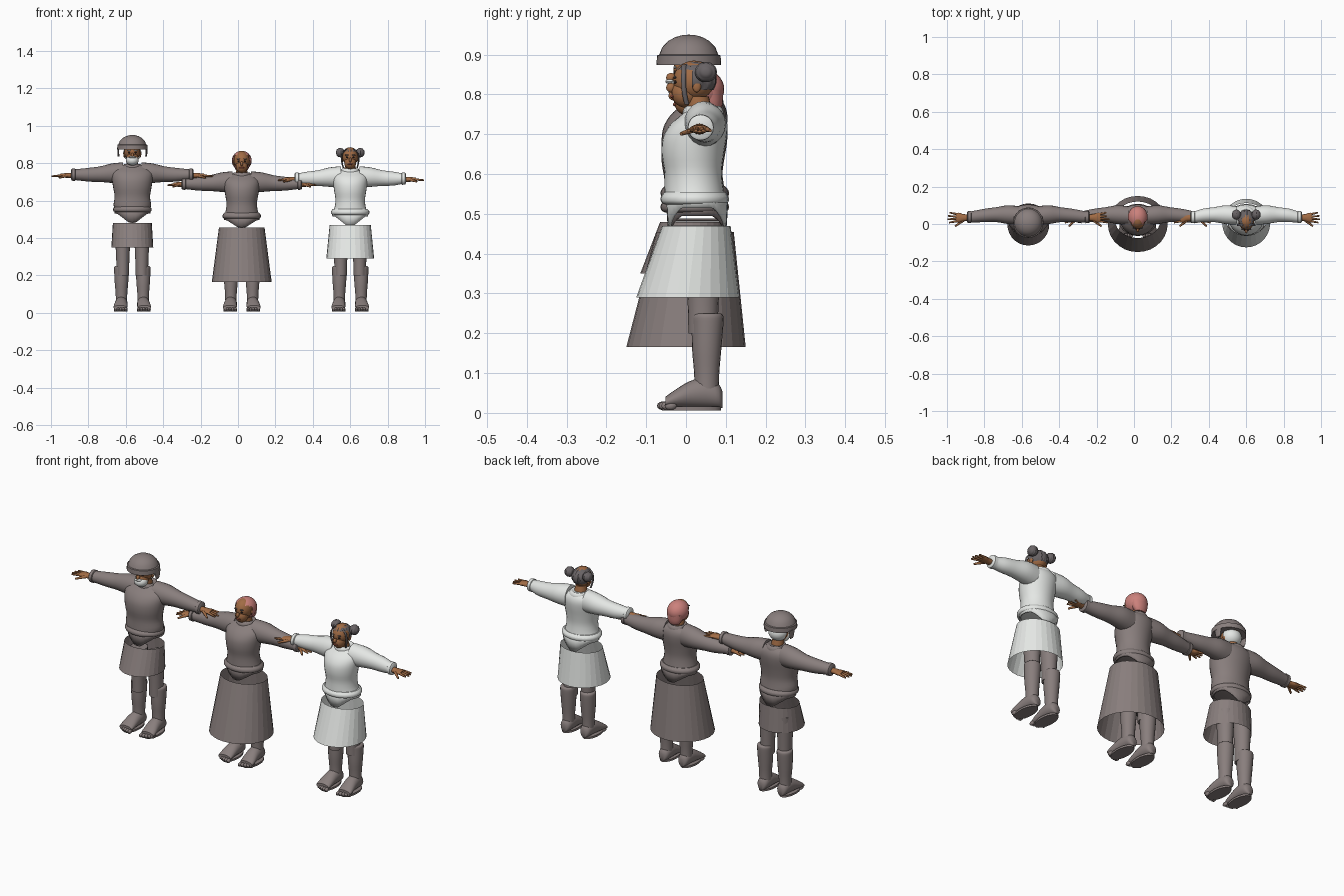
import bpy, bmesh
from math import sin, cos, pi, radians
from mathutils import Vector, Matrix

cube = bpy.data.objects.get("Cube")
if cube:
    bpy.data.objects.remove(cube)


def material(name, rgb):
    m = bpy.data.materials.new(name)
    m.use_nodes = True
    m.diffuse_color = (*rgb, 1)
    m.node_tree.nodes["Principled BSDF"].inputs["Base Color"].default_value = (*rgb, 1)
    return m


GREY = material("warm grey cloth", (.25, .21, .205))
WHITE = material("off white cloth", (.78, .8, .78))
SKIN = material("brown skin", (.36, .15, .06))
PINK = material("pink scarf", (.6, .22, .2))
HAIR = material("dark grey hair", (.14, .125, .13))
DARK = material("dark eyes", (.03, .02, .02))
LIPS = material("lips", (.3, .08, .05))


def finish(name, bm, mat, smooth=True, thick=0):
    bmesh.ops.recalc_face_normals(bm, faces=bm.faces[:])
    me = bpy.data.meshes.new(name)
    bm.to_mesh(me)
    bm.free()
    me.materials.append(mat)
    if smooth:
        me.shade_smooth()
        me.set_sharp_from_angle(angle=radians(45))
    ob = bpy.data.objects.new(name, me)
    bpy.context.collection.objects.link(ob)
    if thick:
        mod = ob.modifiers.new("thickness", "SOLIDIFY")
        mod.thickness = thick
    return ob


def spline(keys, steps):
    """Catmull-Rom subdivision of tuples of numbers."""
    out = []
    pts = [Vector(k) for k in keys]
    for i in range(len(pts) - 1):
        a, b, c, d = pts[max(i - 1, 0)], pts[i], pts[i + 1], pts[min(i + 2, len(pts) - 1)]
        for s in range(steps):
            t = s / steps
            out.append(b + (c - a) * (t / 2) + (a * 2 - b * 5 + c * 4 - d) * (t * t / 2)
                       + (b * 3 - a - c * 3 + d) * (t ** 3 / 2))
    return out + [pts[-1]]


def loft(name, keys, mat, axis="z", n=20, steps=3, caps=True, smooth=True, thick=0):
    """Skin ellipses; each key is (distance on axis, centre 1, centre 2, radius 1, radius 2)."""
    bm = bmesh.new()
    rings = []
    for t, c1, c2, r1, r2 in spline(keys, steps):
        ring = []
        for i in range(n):
            a = 2 * pi * i / n
            u, v = c1 + r1 * cos(a), c2 + r2 * sin(a)
            ring.append(bm.verts.new({"x": (t, u, v), "y": (u, t, v), "z": (u, v, t)}[axis]))
        rings.append(ring)
    for p, q in zip(rings, rings[1:]):
        for i in range(n):
            bm.faces.new((p[i], p[(i + 1) % n], q[(i + 1) % n], q[i]))
    if caps:
        bm.faces.new(rings[0])
        bm.faces.new(rings[-1])
    return finish(name, bm, mat, smooth, thick)


def ball(name, centre, size, mat, keep=None, ridges=0, seg=24):
    """Ellipsoid, optionally trimmed by a rule and ridged like combed hair."""
    bm = bmesh.new()
    bmesh.ops.create_uvsphere(bm, u_segments=seg * (2 if ridges else 1), v_segments=seg * 2 // 3, radius=1)
    if keep:
        bad = [f for f in bm.faces if not keep(f.calc_center_median())]
        bmesh.ops.delete(bm, geom=bad, context="FACES")
    for v in bm.verts:
        if ridges:
            v.co *= 1 + .035 * sin(ridges * v.co.x * 3)
    bm.transform(Matrix.Translation(centre) @ Matrix.Diagonal((*size, 1)))
    return finish(name, bm, mat)


def finger(name, start, end, r):
    a, b = Vector(start), Vector(end)
    bm = bmesh.new()
    rot = (b - a).to_track_quat("Z", "Y").to_matrix().to_4x4()
    bmesh.ops.create_cone(bm, cap_ends=True, segments=8, radius1=r, radius2=r * .6, depth=(b - a).length,
                          matrix=Matrix.Translation((a + b) / 2) @ rot)
    finish(name, bm, SKIN)


def arm(p, s, cloth):
    x, z, e, h, side = p["x"], p["arm"], p["sleeve"], p["reach"], "left" if s > 0 else "right"
    loft(side + "_sleeve", [(x + s * d, y, z + dz, ry, rz) for d, y, dz, ry, rz in (
        (.05, .045, .008, .05, .058), (.11, .05, .008, .05, .052), (.17, .05, .003, .04, .042),
        (.23, .046, 0, .036, .037), (e - .02, .038, 0, .03, .029), (e, .037, 0, .029, .028))], cloth, "x")
    loft(side + "_cuff", [(x + s * (e - d), .037, z, r, r) for d, r in (
        (.022, .027), (.018, .033), (.002, .032), (-.002, .026))], cloth, "x", steps=1)
    # wrist, palm and spread fingers
    k = h - e
    loft(side + "_palm", [(x + s * d, .034, z - .004, ry, rz) for d, ry, rz in (
        (e - .02, .016, .014), (e + k * .2, .019, .013), (e + k * .4, .026, .011),
        (e + k * .55, .025, .009))], SKIN, "x", 12)
    for i in range(4):
        o = i - 1.5
        tip = h - abs(i - 1.3) * .008
        finger(f"{side}_finger", (x + s * (e + k * .48), .034 + o * .012, z - .004),
               (x + s * tip, .034 + o * .018, z - .008), .0065)
    finger(side + "_thumb", (x + s * (e + k * .2), .02, z - .005),
           (x + s * (e + k * .6), -.012, z - .016), .008)


def leg(p, s):
    x, side = p["x"] + s * .058, "left" if s > 0 else "right"
    inner = x - s * .007
    loft(side + "_leg", [(z, inner, .043, r, r + .004) for z, r in (
        (.2, .033), (.28, .035), (p["skirt"][0] + .08, .042))], GREY)
    loft(side + "_boot_shaft", [(z, x, y, r, r * 1.02) for z, y, r in (
        (.05, .052, .03), (.1, .052, .031), (.16, .052, .036), (.22, .054, .039),
        (.243, .054, .039), (.25, .054, .033))], GREY)
    loft(side + "_boot_foot", [(y, x + s * dx, .012 + h, w, h) for y, dx, w, h in (
        (.092, 0, .012, .02), (.082, 0, .026, .03), (.05, 0, .032, .038), (.01, .002, .034, .034),
        (-.03, .005, .037, .022), (-.052, .006, .036, .014))], GREY, "y")
    loft(side + "_sole", [(z, x + s * .003, .014, .036, .074) for z in (.006, .016)], GREY, steps=1)
    for i in range(5):
        ball(side + "_toe", (x + s * (i * .014 - .024), -.058 + i * i * .0012, .018),
             (.009, .016, .011), GREY, seg=9)


def briefs(p, mat):
    """Band whose lower edge dips to the crotch at front and back."""
    x, top, low, n = p["x"], p["hem"] + .01, p["crotch"], 32
    bm = bmesh.new()
    rows = [[], [], []]
    for i in range(n):
        a = 2 * pi * i / n
        edge = low + (top - .03 - low) * min(1, max(0, abs(cos(a)) - .2) / .65)
        for j, row in enumerate(rows):
            z = top + (edge - top) * j / 2
            w = 1 - .06 * (top - z) / (top - low)
            row.append(bm.verts.new((x + .098 * w * cos(a), .028 + .078 * w * sin(a), z)))
    for p0, q in zip(rows, rows[1:]):
        for i in range(n):
            bm.faces.new((p0[i], p0[(i + 1) % n], q[(i + 1) % n], q[i]))
    finish("briefs", bm, mat, thick=.006)
    loft("briefs_gusset", [(y, x, low + .002, .02, .004) for y in (-.045, .1)], mat, "y", 10, 1)


def torso(p, mat):
    x, lo, hi, b = p["x"], p["hem"], p["neck"], p["build"]
    keys = ((0, .094, .022, .077), (.12, .088, .02, .074), (.3, .083, .018, .072), (.5, .09, .017, .078),
            (.68, .096, .022, .08), (.82, .098, .032, .072), (.92, .085, .042, .056), (1, .045, .045, .04))
    loft("shirt", [(lo + t * (hi - lo), x, y, w * (1 + b * (.3 < t + .25)), d) for t, w, y, d in keys], mat, n=28)
    loft("shirt_hem", [(lo + z, x, .022, .096 + r, .079 + r) for z, r in (
        (-.012, -.006), (-.006, .005), (.008, .006), (.02, -.004))], mat, n=28)
    loft("collar", [(hi + z, x, .043, r, r) for z, r in (
        (-.014, .052), (-.004, .05), (.006, .042), (.002, .032))], mat)


def skirt(p, mat):
    z0, z1, w0, w1, f0, b0, f1, b1 = p["skirt"]
    loft("skirt", [(z, p["x"], (f + b) / 2, w, (b - f) / 2) for z, w, f, b in (
        (z0, w0, f0, b0), (z1, w1, f1, b1))], mat, n=28, steps=1, caps=False, smooth=False)


def head(p, y, z, brow):
    x = p["x"]
    loft("neck", [(p["neck"] - .02, x, y + .025, .034, .032), (z - .03, x, y + .015, .027, .03)], SKIN)
    ball("skull", (x, y + .008, z + .01), (.042, .052, .05), SKIN)
    ball("jaw", (x, y - .014, z - .022), (.032, .034, .036), SKIN)
    ball("nose", (x, y - .05, z - .008), (.008, .012, .012), SKIN, seg=12)
    ball("mouth", (x, y - .045, z - .03), (.014, .006, .005), LIPS, seg=12)
    for s in (-1, 1):
        ball("ear", (x + s * .042, y + .015, z - .004), (.006, .011, .016), SKIN, seg=12)
        ball("eye", (x + s * .017, y - .039, z + .006), (.007, .004, .004), DARK, seg=12)
        ball("eyebrow", (x + s * .018, y - .04, z + .018), (.011, .004, .003), brow, seg=12)


def person(p, cloth):
    torso(p, cloth)
    briefs(p, cloth)
    skirt(p, cloth)
    for s in (-1, 1):
        arm(p, s, cloth)
        leg(p, s)


# skirt: bottom z, top z, bottom and top half width, bottom front/back y, top front/back y
guard = dict(x=-.565, hem=.55, neck=.79, arm=.738, sleeve=.325, reach=.435, crotch=.482, build=.14,
             skirt=(.35, .48, .112, .104, -.115, .11, -.065, .1))
elder = dict(x=.02, hem=.515, neck=.745, arm=.69, sleeve=.32, reach=.4, crotch=.455, build=-.02,
             skirt=(.165, .455, .16, .122, -.15, .15, -.075, .12))
girl = dict(x=.6, hem=.535, neck=.765, arm=.717, sleeve=.295, reach=.397, crotch=.465, build=-.05,
            skirt=(.29, .47, .128, .11, -.125, .135, -.06, .112))
person(guard, GREY)
person(elder, GREY)
person(girl, WHITE)

# helmeted guard: helmet, cheek flaps, white hair and beard
gx = guard["x"]
head(guard, .012, .85, WHITE)
loft("helmet", [(z, gx, .007, r, r) for z, r in (
    (.874, .07), (.874, .081), (.898, .08), (.9, .074), (.918, .067), (.934, .052),
    (.944, .034), (.949, .016), (.95, .002))], GREY, n=32, steps=1)
ball("white_back_hair", (gx, .025, .853), (.049, .05, .045), WHITE, lambda c: c.y > -.1)
ball("beard", (gx, -.012, .815), (.034, .034, .028), WHITE)
ball("moustache", (gx, -.04, .832), (.02, .012, .006), WHITE, seg=12)
for s in (-1, 1):
    loft("cheek_flap", [(z, gx + s * dx, .02, .005, w) for z, dx, w in (
        (.835, .073, .012), (.85, .075, .018), (.88, .075, .024))], GREY, n=12)

# scarfed elder
ex = elder["x"]
head(elder, .018, .805, HAIR)
ball("head_scarf", (ex, .036, .813), (.053, .06, .053), PINK, lambda c: c.y > -.35 or c.z > .5)
loft("scarf_tail", [(z, ex, y, w, d) for z, y, w, d in (
    (.755, .07, .026, .015), (.775, .066, .038, .026), (.81, .06, .046, .034))], PINK)

# girl with two buns and loose strands
hx = girl["x"]
head(girl, .012, .825, HAIR)
ball("hair_cap", (hx, .022, .837), (.047, .055, .046), HAIR,
     lambda c: (c.y > -.1 and c.z > -.6) or c.z > .5, ridges=7)
for s in (-1, 1):
    ball("hair_bun", (hx + s * .053, .05, .856), (.024, .027, .025), HAIR, ridges=5)
    loft("hair_bun_tie", [(hx + s * t, .045, .853, r, r) for t, r in ((.028, .014), (.04, .018))],
         HAIR, "x", 12, 1)
    loft("loose_strand", [(z, hx + s * dx, y, .004, .006) for z, dx, y in (
        (.775, .037, .002), (.81, .045, -.005), (.85, .042, -.006), (.875, .02, -.005))], HAIR, n=8)
